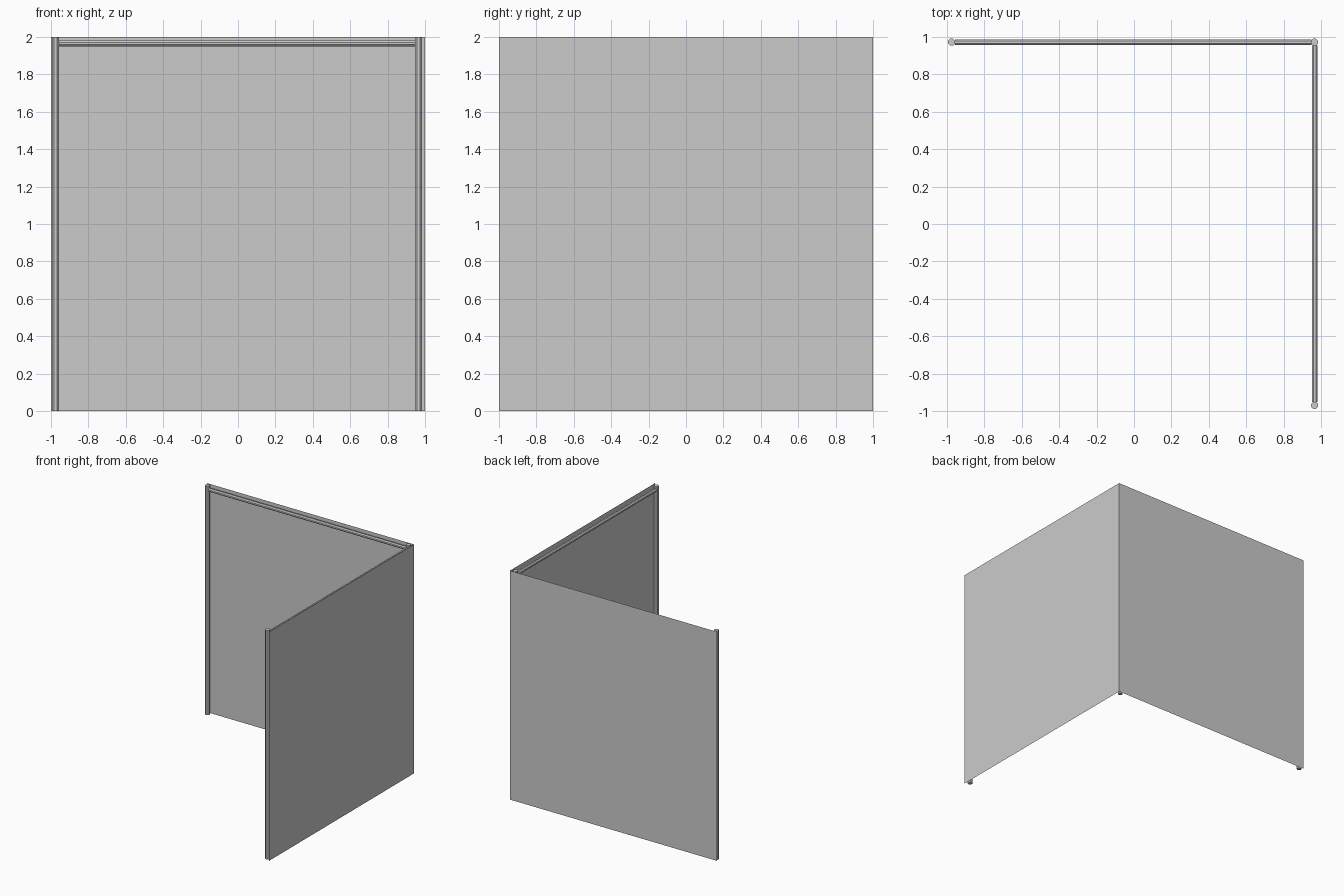
import bpy, bmesh, math
from mathutils import Vector

if "Cube" in bpy.data.objects:
    bpy.data.objects.remove(bpy.data.objects["Cube"])

TOP = 2.0


def sheet(name, corners):
    """Single-layer fabric panel."""
    mesh = bpy.data.meshes.new(name)
    mesh.from_pydata(corners, [], [(0, 1, 2, 3)])
    obj = bpy.data.objects.new(name, mesh)
    bpy.context.collection.objects.link(obj)
    return obj


def tube(name, a, b, radius, sides=8):
    """Low-poly round tube between two points."""
    a, b = Vector(a), Vector(b)
    axis = b - a
    bpy.ops.mesh.primitive_cylinder_add(vertices=sides, radius=radius,
                                        depth=axis.length, location=(a + b) / 2)
    obj = bpy.context.object
    obj.name = name
    # flats face the panels
    turn = axis.to_track_quat('Z', 'Y')
    obj.rotation_euler = turn.to_euler()
    for v in obj.data.vertices:
        c, s = math.cos(math.pi / sides), math.sin(math.pi / sides)
        v.co.x, v.co.y = v.co.x * c - v.co.y * s, v.co.x * s + v.co.y * c
    return obj


# Back and right panels, meeting at the corner
sheet("back_panel", [(-1, 1, 0), (1, 1, 0), (1, 1, TOP), (-1, 1, TOP)])
sheet("right_panel", [(1, -1, 0), (1, 1, 0), (1, 1, TOP), (1, -1, TOP)])

# Upright posts
posts = {"left_post": (-0.975, 0.972), "corner_post": (0.966, 0.972),
         "front_post": (0.966, -0.97)}
for name, (x, y) in posts.items():
    tube(name, (x, y, 0), (x, y, TOP), 0.02)

# Top rails between the posts
RAIL_Z = 1.965
tube("back_rail", (-0.957, 0.972, RAIL_Z), (0.948, 0.972, RAIL_Z), 0.016)
tube("right_rail", (0.966, -0.952, RAIL_Z), (0.966, 0.954, RAIL_Z), 0.016)
